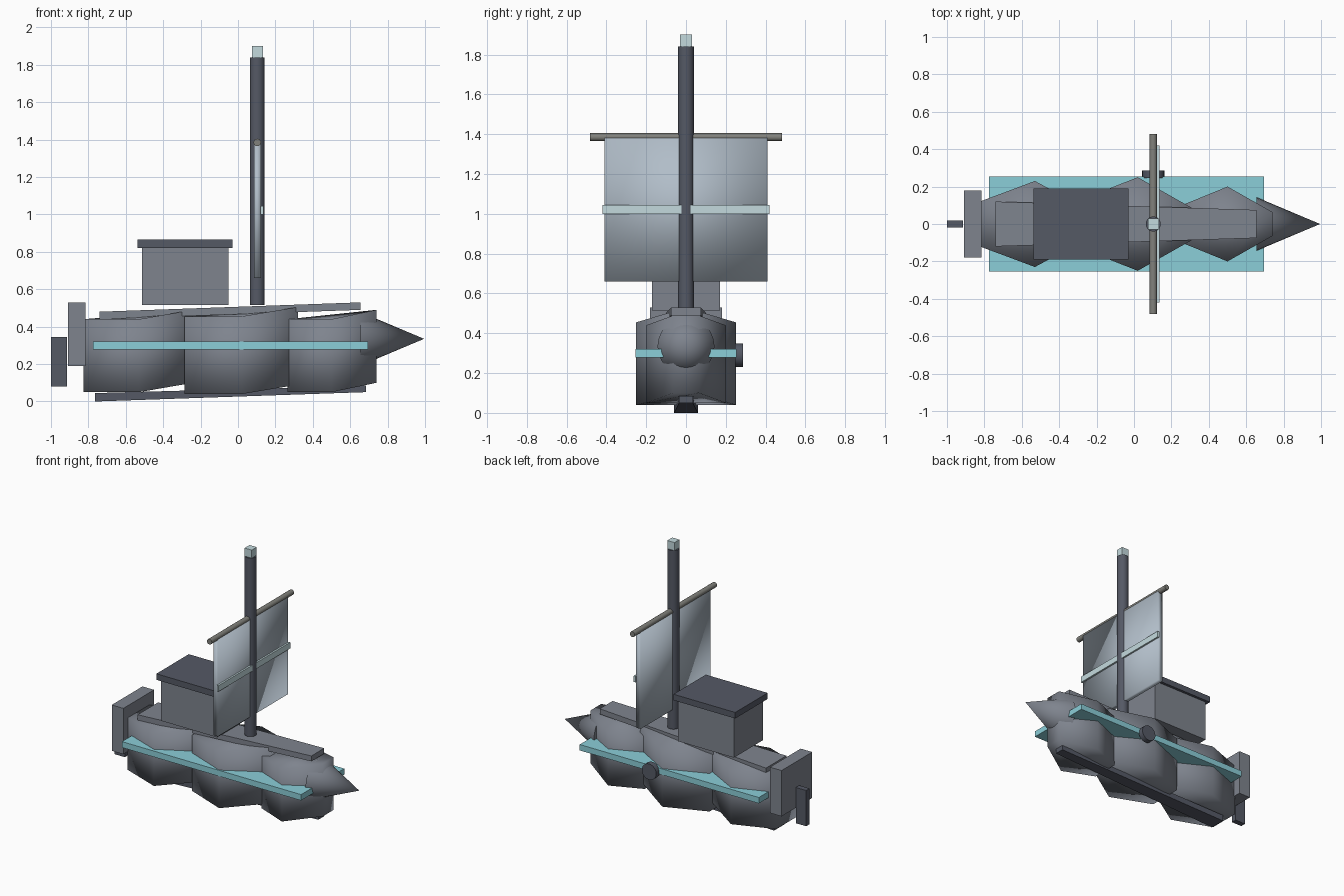
import bpy, bmesh, math

if "Cube" in bpy.data.objects:
    bpy.data.objects.remove(bpy.data.objects["Cube"])


def mat(name, rgb):
    m = bpy.data.materials.new(name)
    m.diffuse_color = (*rgb, 1)
    m.use_nodes = True
    m.node_tree.nodes["Principled BSDF"].inputs["Base Color"].default_value = m.diffuse_color
    return m


SLATE = mat("slate", (0.21, 0.23, 0.27))
DARK = mat("dark", (0.09, 0.10, 0.13))
TEAL = mat("teal", (0.26, 0.62, 0.69))
PALE = mat("pale_teal", (0.55, 0.70, 0.73))
CLOTH = mat("cloth", (0.44, 0.51, 0.58))
WOOD = mat("wood", (0.22, 0.22, 0.20))


def prism(name, lower, upper, material, smooth=False):
    """Closed solid between two matching point rings."""
    bm = bmesh.new()
    a = [bm.verts.new(p) for p in lower]
    b = [bm.verts.new(p) for p in upper]
    n = len(a)
    bm.faces.new(a)
    bm.faces.new(b)
    for i in range(n):
        j = (i + 1) % n
        bm.faces.new((a[i], a[j], b[j], b[i]))
    bmesh.ops.recalc_face_normals(bm, faces=bm.faces)
    for f in bm.faces:
        f.smooth = smooth
    me = bpy.data.meshes.new(name)
    bm.to_mesh(me)
    bm.free()
    me.materials.append(material)
    ob = bpy.data.objects.new(name, me)
    bpy.context.collection.objects.link(ob)
    return ob


def plank(name, stern, bow, material, smooth=False):
    """Bar along x; each end is (x, half_width, z0, z1)."""
    def ring(x, w, z0, z1):
        return [(x, -w, z0), (x, w, z0), (x, w, z1), (x, -w, z1)]
    return prism(name, ring(*stern), ring(*bow), material, smooth)


def box(name, x0, x1, w, z0, z1, material, smooth=False):
    return plank(name, (x0, w, z0, z1), (x1, w, z0, z1), material, smooth)


def rod(name, r0, r1, length, loc, rot, material, sides=24):
    bpy.ops.mesh.primitive_cone_add(vertices=sides, radius1=r0, radius2=r1,
                                    depth=length, location=loc, rotation=rot)
    ob = bpy.context.object
    ob.name = name
    ob.data.materials.append(material)
    bpy.ops.object.shade_smooth_by_angle(angle=math.radians(40))
    return ob


def hull(name, x0, xm, x1, w, z0, z1, rise):
    """Hexagonal plan, widest amidships, with the bow edge lifted."""
    plan = [(x0, -0.52 * w, 0), (xm, -w, 0), (x1, -0.32 * w, rise),
            (x1, 0.32 * w, rise), (xm, w, 0), (x0, 0.52 * w, 0)]
    prism(name, [(x, y, z0 + r) for x, y, r in plan],
          [(x, y, z1 + r) for x, y, r in plan], SLATE, True)


# Hull sections and pointed bow
hull("hull_stern", -0.825, -0.53, -0.24, 0.23, 0.05, 0.44, 0.05)
hull("hull_middle", -0.285, 0.02, 0.32, 0.25, 0.04, 0.455, 0.05)
hull("hull_front", 0.265, 0.50, 0.74, 0.20, 0.05, 0.44, 0.05)
rod("bow_spike", 0.143, 0, 0.34, (0.825, 0, 0.335), (0, math.pi / 2, 0), SLATE)

# Keel, deck and waterline slab
plank("keel", (-0.765, 0.06, 0.0, 0.045), (0.685, 0.035, 0.05, 0.085), DARK)
plank("deck", (-0.74, 0.12, 0.44, 0.48), (0.655, 0.075, 0.49, 0.53), SLATE)
box("side_band", -0.775, 0.695, 0.253, 0.278, 0.322, TEAL)

# Stern block and rudder
box("stern_block", -0.91, -0.815, 0.18, 0.19, 0.53, SLATE)
box("rudder", -1.0, -0.915, 0.02, 0.08, 0.345, DARK)

# Cabin
box("cabin", -0.512, -0.052, 0.17, 0.515, 0.82, SLATE)
box("cabin_roof", -0.537, -0.03, 0.19, 0.82, 0.865, DARK)

# Mast, yard and sail
rod("mast", 0.04, 0.04, 1.325, (0.103, 0, 1.1775), (0, 0, 0), DARK)
box("mast_tip", 0.075, 0.133, 0.029, 1.84, 1.90, PALE)
rod("yard", 0.02, 0.02, 0.965, (0.103, 0, 1.385), (math.pi / 2, 0, 0), WOOD, 16)
box("sail", 0.085, 0.122, 0.41, 0.66, 1.385, CLOTH, True)
box("sail_band", 0.12, 0.135, 0.42, 1.0, 1.045, PALE)

# Round fitting on one side
rod("side_disc", 0.059, 0.059, 0.04, (0.103, 0.266, 0.29), (math.pi / 2, 0, 0), DARK)
